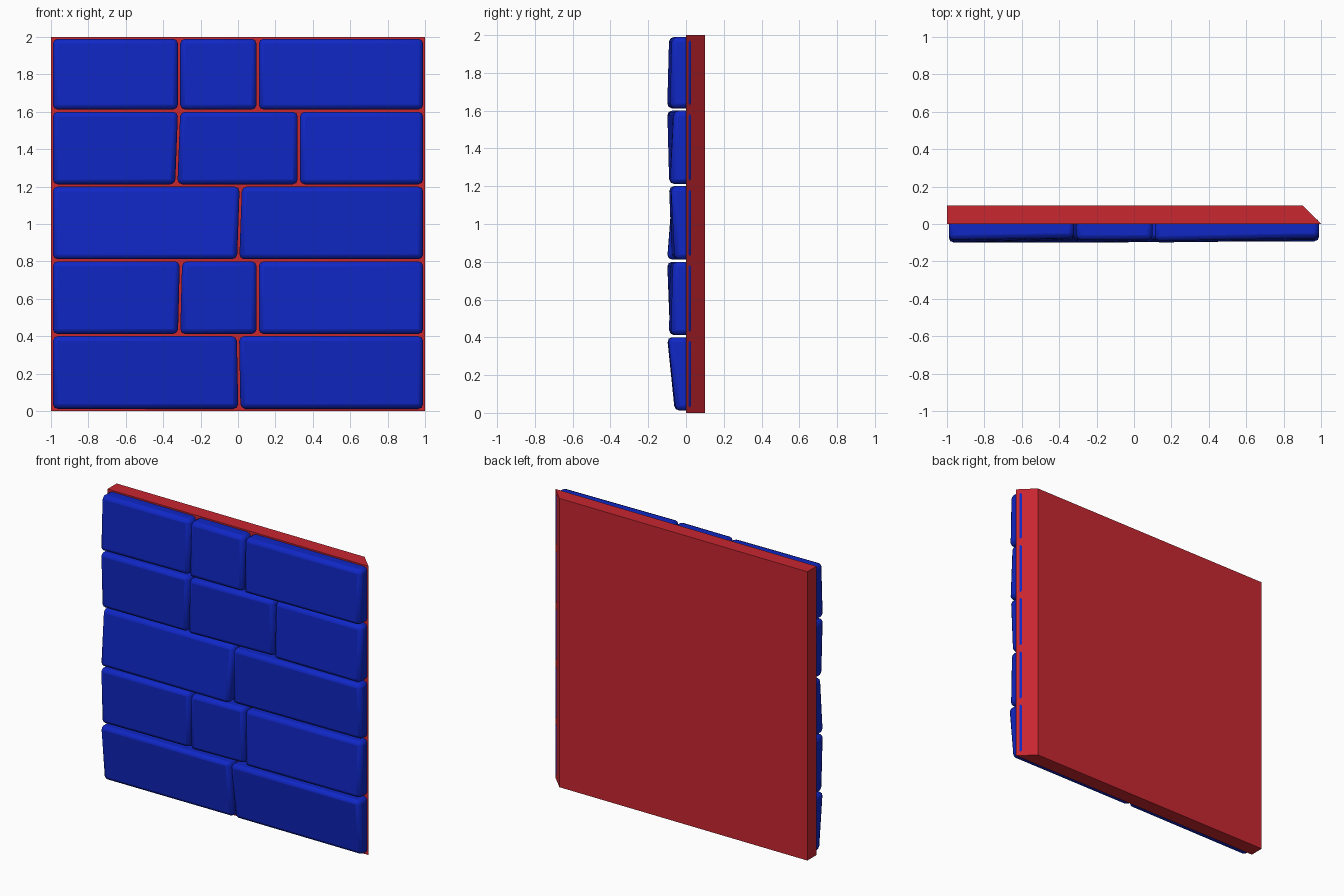
import bpy, bmesh, math

cube = bpy.data.objects.get("Cube")
if cube:
    bpy.data.objects.remove(cube, do_unlink=True)


def material(name, rgb):
    mat = bpy.data.materials.new(name)
    mat.use_nodes = True
    color = (*rgb, 1)
    mat.diffuse_color = color
    mat.node_tree.nodes["Principled BSDF"].inputs["Base Color"].default_value = color
    return mat


red = material("mortar_red", (0.58, 0.02, 0.03))
blue = material("brick_blue", (0.005, 0.02, 0.56))


def prism(name, front, back, mat):
    """Solid between two matching outlines."""
    bm = bmesh.new()
    a = [bm.verts.new(p) for p in front]
    b = [bm.verts.new(p) for p in back]
    bm.faces.new(a)
    bm.faces.new(b[::-1])
    n = len(a)
    for i in range(n):
        j = (i + 1) % n
        bm.faces.new((a[j], a[i], b[i], b[j]))
    bmesh.ops.recalc_face_normals(bm, faces=bm.faces)
    mesh = bpy.data.meshes.new(name)
    bm.to_mesh(mesh)
    bm.free()
    mesh.materials.append(mat)
    obj = bpy.data.objects.new(name, mesh)
    bpy.context.collection.objects.link(obj)
    return obj


def brick(name, z0, z1, left, right, depths):
    """left/right: (bottom x, top x); depths: bottom left, bottom right, top right, top left."""
    outline = [(left[0], z0), (right[0], z0), (right[1], z1), (left[1], z1)]
    front = [(x, -d, z) for (x, z), d in zip(outline, depths)]
    back = [(x, 0.03, z) for x, z in outline]
    obj = prism(name, front, back, blue)
    bevel = obj.modifiers.new("rounded_edges", "BEVEL")
    bevel.width = 0.026
    bevel.segments = 2
    bevel.limit_method = "ANGLE"
    bpy.ops.object.select_all(action="DESELECT")
    obj.select_set(True)
    bpy.context.view_layer.objects.active = obj
    bpy.ops.object.shade_smooth_by_angle(angle=math.radians(30))


# Backing slab with one mitred side
slab = [(-1, 0), (1, 0), (0.9, 0.1), (-1, 0.1)]
prism("backing_slab", [(x, y, 0) for x, y in slab], [(x, y, 2) for x, y in slab], red)

# Rows from the bottom: joint positions (bottom x, top x) and corner depths
E = 0.99
rows = [
    ([(0.007, 0)],
     [(.06, .055, .095, .1), (.055, .055, .095, .1)]),
    ([(-0.315, -0.305), (0.105, 0.105)],
     [(.085, .075, .09, .1), (.085, .07, .085, .1), (.09, .08, .07, .085)]),
    ([(0.001, 0.015)],
     [(.1, .1, .065, .07), (.075, .06, .08, .09)]),
    ([(-0.33, -0.315), (0.325, 0.325)],
     [(.085, .08, .09, .1), (.09, .065, .075, .1), (.085, .085, .065, .07)]),
    ([(-0.315, -0.315), (0.105, 0.105)],
     [(.1, .085, .075, .085), (.1, .095, .085, .085), (.1, .085, .075, .09)]),
]
gap = 0.006
for r, (joints, depth_sets) in enumerate(rows):
    z0, z1 = 0.4 * r + 0.012, 0.4 * r + 0.4
    if r == len(rows) - 1:
        z1 = 1.99
    edges = [(-E - gap, -E - gap)] + joints + [(E + gap, E + gap)]
    for i, depths in enumerate(depth_sets):
        left = [x + gap for x in edges[i]]
        right = [x - gap for x in edges[i + 1]]
        brick(f"brick_row{r + 1}_{i + 1}", z0, z1, left, right, depths)
